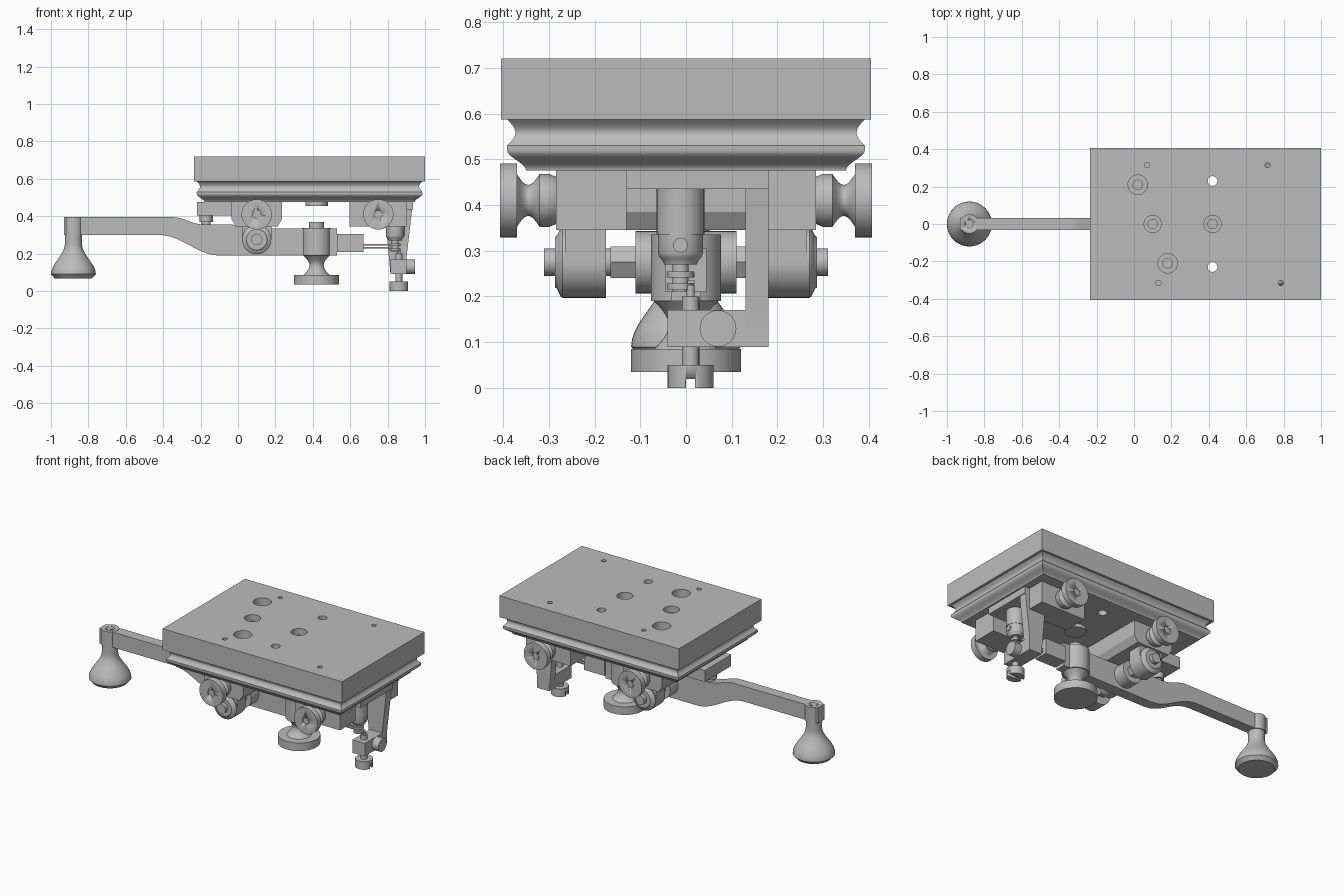
import bpy, bmesh
from math import sin, cos, pi, radians
from mathutils import Matrix, Vector

cube = bpy.data.objects.get("Cube")
if cube:
    bpy.data.objects.remove(cube)

grey = bpy.data.materials.new("plain_grey")
grey.use_nodes = True
grey.diffuse_color = (0.5, 0.5, 0.5, 1)
grey.node_tree.nodes["Principled BSDF"].inputs["Base Color"].default_value = grey.diffuse_color

# Shared levels and positions
TOP, UNDER, BAR_LOW = 0.72, 0.476, 0.345
YOKE_X, KNOB_X, CLAMP_X, CONTACT_X = 0.1, 0.42, 0.75, 0.85
HALF_DEPTH, LEFT_END, RIGHT_END = 0.405, -0.235, 1
BLOCK_DEPTH = 0.284
TURNS = {"x": Matrix.Rotation(pi / 2, 4, "Y"),
         "front": Matrix.Rotation(pi / 2, 4, "X"),
         "back": Matrix.Rotation(-pi / 2, 4, "X"),
         "up": Matrix.Identity(4)}


def activate(ob):
    bpy.ops.object.select_all(action="DESELECT")
    ob.select_set(True)
    bpy.context.view_layer.objects.active = ob


def shade(ob):
    activate(ob)
    bpy.ops.object.shade_smooth_by_angle(angle=radians(30))


def skin(name, rings, transform=Matrix.Identity(4)):
    """Join a stack of equal-sized point rings and cap both ends."""
    bm = bmesh.new()
    rows = [[bm.verts.new(point) for point in ring] for ring in rings]
    for low, high in zip(rows, rows[1:]):
        for i in range(len(low)):
            bm.faces.new((low[i - 1], low[i], high[i], high[i - 1]))
    bm.faces.new(rows[0])
    bm.faces.new(rows[-1])
    bm.transform(transform)
    bmesh.ops.recalc_face_normals(bm, faces=bm.faces)
    mesh = bpy.data.meshes.new(name)
    bm.to_mesh(mesh)
    bm.free()
    mesh.materials.append(grey)
    ob = bpy.data.objects.new(name, mesh)
    bpy.context.collection.objects.link(ob)
    shade(ob)
    return ob


def lathe(name, profile, at, axis="up", sides=40):
    """Turned part from (height, radius) points."""
    angles = [2 * pi * i / sides for i in range(sides)]
    rings = [[(radius * cos(a), radius * sin(a), height) for a in angles]
             for height, radius in profile]
    return skin(name, rings, Matrix.Translation(Vector(at)) @ TURNS[axis])


def rod(name, radius, low, high, at, axis="up", sides=40):
    return lathe(name, [(low, radius), (high, radius)], at, axis, sides)


def prism(name, outline, front, back):
    """Extrude an x-z outline from front to back."""
    return skin(name, [[(x, y, z) for x, z in outline] for y in (front, back)])


def box(name, left, right, front, back, low, high):
    return prism(name, [(left, low), (right, low), (right, high), (left, high)], front, back)


def blend(start, end, steps=10):
    """S-curve between two points."""
    return [(start[0] + (end[0] - start[0]) * i / steps,
             start[1] + (end[1] - start[1]) * (1 - cos(pi * i / steps)) / 2)
            for i in range(steps + 1)]


def waist(low, high, radius, depth, steps=12):
    """Hollow curve, narrowest halfway along."""
    return [(low + (high - low) * i / steps, radius - depth * sin(pi * i / steps))
            for i in range(steps + 1)]


def cut(ob, cutter):
    modifier = ob.modifiers.new("cut", "BOOLEAN")
    modifier.solver = "EXACT"
    modifier.object = cutter
    activate(ob)
    bpy.ops.object.modifier_apply(modifier=modifier.name)
    bpy.data.objects.remove(cutter)


# Base slab standing on a hollow moulding
SLAB_LOW = 0.587
edge = blend((UNDER, -0.055), (0.52, -0.014)) + waist(0.53, SLAB_LOW, -0.014, 0.018)
edge += [(SLAB_LOW, 0), (TOP, 0)]
base = skin("base", [[(LEFT_END - grow, -HALF_DEPTH - grow, z),
                      (RIGHT_END + grow, -HALF_DEPTH - grow, z),
                      (RIGHT_END + grow, HALF_DEPTH + grow, z),
                      (LEFT_END - grow, HALF_DEPTH + grow, z)] for z, grow in edge])


def drill(radius, floor, x, y):
    cut(base, rod("drill", radius, floor, TOP + 0.1, (x, y, 0)))


# Screw wells, through bores and small holes, in diagonal pairs
for side in (-1, 1):
    well_x, shallow_x = YOKE_X - 0.08 * side, KNOB_X if side > 0 else YOKE_X
    drill(0.052, 0.55, well_x, 0.21 * side)
    drill(0.025, 0.5, well_x, 0.21 * side)
    drill(0.046, 0.68, shallow_x, 0)
    drill(0.025, 0.5, shallow_x, 0)
    drill(0.026, 0.4, KNOB_X, 0.23 * side)
    drill(0.014, 0.6, YOKE_X - 0.03 * side, 0.315 * side)
    drill(0.014, 0.4, CLAMP_X - 0.035 * side, 0.315 * side)
shade(base)
rod("under_washer", 0.06, UNDER - 0.02, UNDER, (KNOB_X, 0, 0))

# Lever arm with an S-bend, stepped tip and contact strips
ARM_END, ARM_LOW, ARM_HIGH = -0.93, 0.3, 0.395
BODY_LOW, BODY_HIGH, TIP_X = 0.19, 0.335, 0.53
outline = [(ARM_END, ARM_LOW)] + blend((-0.42, ARM_LOW), (-0.1, BODY_LOW))
outline += [(TIP_X, BODY_LOW), (TIP_X, BODY_HIGH)]
outline += blend((0.2, BODY_HIGH), (-0.05, 0.355)) + blend((-0.18, 0.355), (-0.35, ARM_HIGH))
outline += [(ARM_END, ARM_HIGH)]
prism("lever", outline, -0.033, 0.033)
box("lever_tip", TIP_X, 0.67, -0.045, 0.045, 0.21, 0.305)
for level in (0.228, 0.244):
    box("contact_strip", TIP_X, CONTACT_X, -0.025, 0.02, level, level + 0.007)

# Turned handle under the lever end
handle_at = (-0.88, 0, 0)
lathe("handle", [(0.068, 0.1)] + blend((0.09, 0.12), (0.25, 0.046)) + [(ARM_LOW, 0.046)], handle_at)
socket = rod("handle_socket", 0.051, ARM_LOW, ARM_HIGH + 0.001, handle_at)
cut(socket, rod("drill", 0.022, ARM_HIGH - 0.03, TOP, handle_at))

# Finger knob with its sleeve through the lever
knob_at = (KNOB_X, 0, 0)
rod("finger_disc", 0.12, 0.035, 0.085, knob_at)
lathe("finger_neck", waist(0.085, BODY_LOW, 0.07, 0.032), knob_at)
rod("finger_sleeve", 0.077, BODY_LOW, BODY_HIGH + 0.001, knob_at)
rod("finger_stem", 0.04, BODY_HIGH, BODY_HIGH + 0.035, knob_at)

# Yoke bar, tapering below
YOKE_HALF = 0.135
prism("yoke_bar", [(YOKE_X + offset, z) for offset, z in
                   ((-YOKE_HALF, UNDER), (-YOKE_HALF, 0.385), (-0.11, BAR_LOW),
                    (0.11, BAR_LOW), (YOKE_HALF, 0.385), (YOKE_HALF, UNDER))],
      -BLOCK_DEPTH, BLOCK_DEPTH)

# Hanging lugs, pivot screws and terminals, mirrored front and back
LUG, LUG_IN, LUG_OUT = 0.078, 0.175, 0.265
pivot = (YOKE_X, 0, 0.275)
terminal = blend((0.28, 0.05), (0.3, 0.058), 2) + waist(0.32, 0.37, 0.058, 0.024)
terminal += [(0.37, 0.081), (0.407, 0.081)]
for side, axis in ((-1, "front"), (1, "back")):
    near, far = sorted((LUG_IN * side, LUG_OUT * side))
    box("lug", YOKE_X - LUG, YOKE_X + LUG, near, far, pivot[2], BAR_LOW + 0.01)
    lathe("lug_end", [(LUG_IN, LUG), (LUG_OUT, LUG)] + blend((LUG_OUT + 0.005, LUG), (0.286, 0.055), 4),
          pivot, axis)
    rod("pivot_screw", 0.03, 0.1, 0.31, pivot, axis)
    rod("pivot_nut", 0.04, 0.11, 0.165, pivot, axis, sides=6)
    near, far = sorted((0.13 * side, BLOCK_DEPTH * side))
    box("terminal_block", 0.595, 0.9, near, far, BAR_LOW, UNDER)
    for x in (YOKE_X, CLAMP_X):
        wheel = lathe("terminal_wheel", terminal, (x, 0, 0.41), axis)
        cut(wheel, rod("drill", 0.022, 0.4, 0.5, (x, 0, 0.41), axis))
rod("pivot_hub", 0.068, -0.11, 0.11, pivot, "back")

# Back stop with its pin
box("stop_block", -0.22, -0.02, -0.13, 0.13, 0.405, UNDER)
stop_at = (-0.17, 0, 0)
rod("stop_pin", 0.024, 0.35, 0.37, stop_at)
rod("stop_nut", 0.035, 0.37, 0.41, stop_at)

# Contact bracket: plate, tapering arm and foot
ARM_IN, ARM_OUT, PLATE_END = 0.13, 0.18, 0.935
FOOT_LEFT, FOOT_RIGHT, FOOT_LOW, FOOT_HIGH = 0.815, 0.9, 0.09, 0.17
box("bracket_plate", 0.78, PLATE_END, -ARM_IN, ARM_OUT, 0.435, UNDER)
prism("bracket_arm", [(FOOT_LEFT, FOOT_LOW), (FOOT_RIGHT, FOOT_LOW), (FOOT_RIGHT, FOOT_HIGH),
                      (PLATE_END, UNDER), (0.78, UNDER)], ARM_IN, ARM_OUT)
box("bracket_foot", FOOT_LEFT, FOOT_RIGHT, -0.04, ARM_OUT, FOOT_LOW, FOOT_HIGH)
rod("clamp_screw", 0.04, FOOT_RIGHT, 0.945, (0, 0.07, 0.13), "x")

# Lower adjusting screw with a slotted head
screw_at = (CONTACT_X + 0.01, 0.01, 0)
head = rod("adjusting_head", 0.05, 0, 0.05, screw_at)
cut(head, box("slot", FOOT_LEFT - 0.1, RIGHT_END, 0, 0.02, -0.1, 0.02))
rod("adjusting_shaft", 0.019, 0.05, 0.2, screw_at)
rod("adjusting_tip", 0.009, 0.2, 0.225, screw_at)

# Upper contact hanging from the plate
contact_at = (CONTACT_X - 0.01, -0.012, 0)
rod("contact_stem", 0.018, 0.21, 0.47, contact_at)
for level in (0.215, 0.242):
    rod("contact_washer", 0.03, level, level + 0.013, contact_at)
lathe("contact_cup", blend((0.27, 0.036), (0.295, 0.049), 4) + [(BODY_HIGH, 0.049)], contact_at)
rod("contact_sleeve", 0.052, BODY_HIGH, 0.435, contact_at)
rod("set_screw", 0.016, contact_at[0], contact_at[0] + 0.053, (0, contact_at[1], 0.312), "x")
